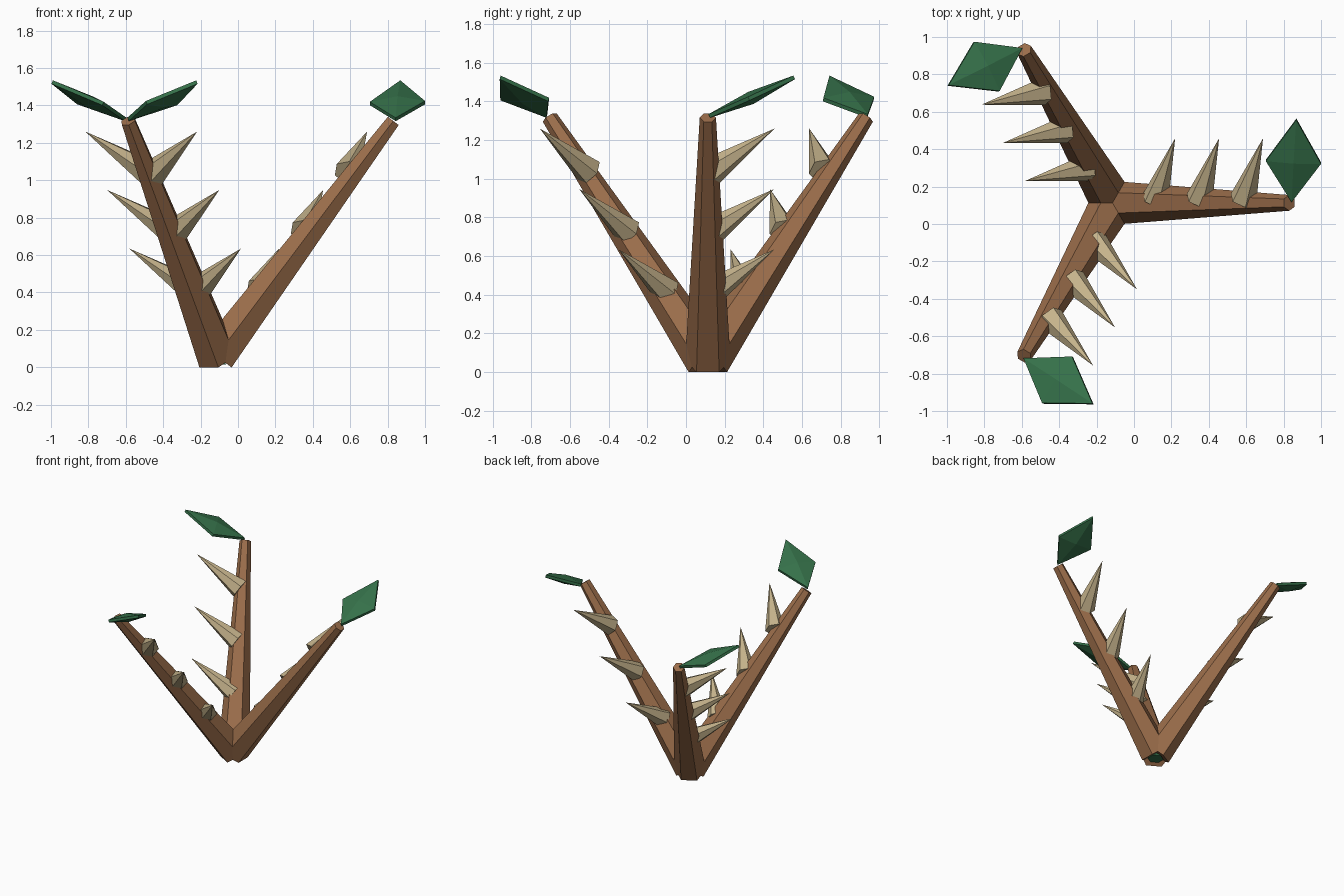
import bpy, bmesh, math
from mathutils import Vector, Matrix

if "Cube" in bpy.data.objects:
    bpy.data.objects.remove(bpy.data.objects["Cube"], do_unlink=True)


def material(name, rgb):
    m = bpy.data.materials.new(name)
    m.use_nodes = True
    m.diffuse_color = (*rgb, 1)
    bsdf = m.node_tree.nodes["Principled BSDF"]
    bsdf.inputs["Base Color"].default_value = (*rgb, 1)
    bsdf.inputs["Roughness"].default_value = 0.9
    return m


BARK = material("bark_brown", (0.33, 0.155, 0.07))
THORN = material("thorn_tan", (0.56, 0.45, 0.26))
LEAF = material("leaf_green", (0.036, 0.165, 0.068))
PIVOT = Vector((-0.115, 0.113, 0))


def finish(bm, name, mat, turn):
    """Turn a part about the shared pivot and make it an object."""
    bmesh.ops.recalc_face_normals(bm, faces=bm.faces)
    place = Matrix.Translation(PIVOT) @ Matrix.Rotation(turn, 4, 'Z') @ Matrix.Translation(-PIVOT)
    bm.transform(place)
    mesh = bpy.data.meshes.new(name)
    bm.to_mesh(mesh)
    bm.free()
    mesh.materials.append(mat)
    bpy.context.collection.objects.link(bpy.data.objects.new(name, mesh))


def taper(name, mat, start, end, r1, r2, turn, sides=6):
    """Tapered prism or cone from start to end."""
    start, end = Vector(start), Vector(end)
    axis = end - start
    bm = bmesh.new()
    bmesh.ops.create_cone(bm, cap_ends=True, segments=sides, radius1=r1, radius2=r2,
                          depth=axis.length)
    bm.transform(Matrix.Translation((start + end) / 2) @
                 Vector((0, 0, 1)).rotation_difference(axis).to_matrix().to_4x4())
    bmesh.ops.remove_doubles(bm, verts=bm.verts, dist=1e-5)
    finish(bm, name, mat, turn)


def leaf(name, turn):
    """Diamond plate with a shallow peak on each side."""
    corners = [Vector(c) for c in ((0.843, 0.12, 1.325), (1.0, 0.325, 1.415),
                                   (0.868, 0.56, 1.525), (0.705, 0.34, 1.41))]
    mid = sum(corners, Vector()) / 4
    normal = (corners[2] - corners[0]).cross(corners[3] - corners[1]).normalized()
    bm = bmesh.new()
    rings = []
    for side in (1, -1):
        ring = [bm.verts.new(c + normal * 0.01 * side) for c in corners]
        peak = bm.verts.new(mid + normal * 0.034 * side)
        for i in range(4):
            bm.faces.new((ring[i], ring[(i + 1) % 4], peak))
        rings.append(ring)
    top, low = rings
    for i in range(4):
        j = (i + 1) % 4
        bm.faces.new((top[i], top[j], low[j], low[i]))
    finish(bm, name, LEAF, turn)


# Three identical branches, each with three thorns and a leaf
for k, label in enumerate(("left", "back", "front")):
    turn = k * math.tau / 3
    taper(f"{label}_branch", BARK, (-0.115, 0.113, 0.06), (0.83, 0.113, 1.317),
          0.117, 0.042, turn)
    for n in range(3):
        step = Vector((0.235, 0, 0.3125)) * n
        taper(f"{label}_thorn_{n + 1}", THORN, Vector((0.115, 0.132, 0.415)) + step,
              Vector((0.22, 0.458, 0.635)) + step, 0.075, 0, turn)
    leaf(f"{label}_leaf", turn)

# Small green bud tucked under the joint
taper("base_bud", LEAF, (-0.115, 0.113, 0.015), (-0.115, 0.113, 0.06), 0.06, 0.02, 0)
